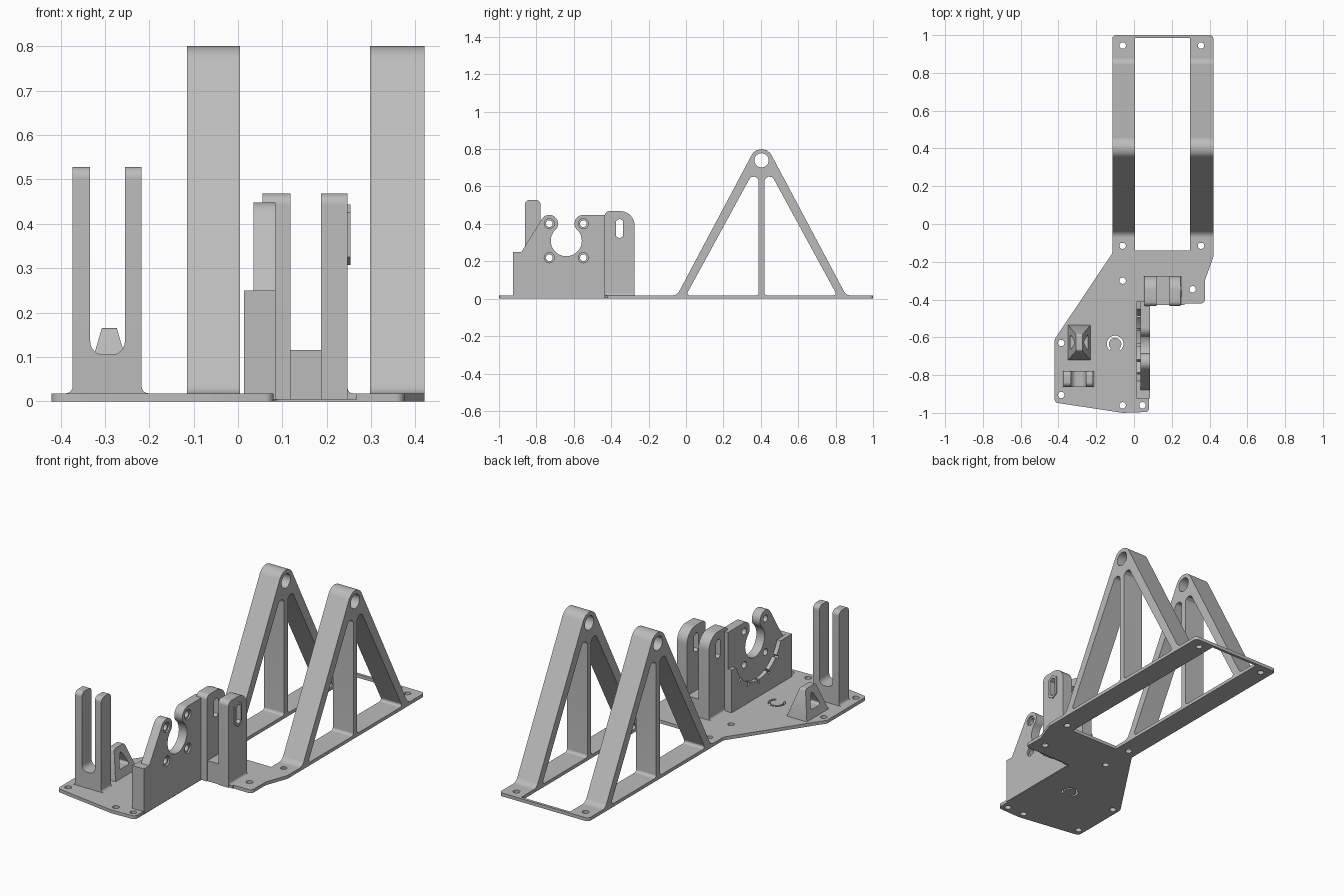
import bpy, bmesh
from math import sin, cos, tan, radians
from mathutils import Vector

if "Cube" in bpy.data.objects:
    bpy.data.objects.remove(bpy.data.objects["Cube"], do_unlink=True)

grey = bpy.data.materials.new("plain grey")
grey.use_nodes = True
colour = (0.5, 0.5, 0.5, 1)
grey.diffuse_color = colour
grey.node_tree.nodes["Principled BSDF"].inputs["Base Color"].default_value = colour


def arc(u, v, r, start, end, steps=24):
    angles = [radians(start + (end - start) * i / steps) for i in range(steps + 1)]
    return [(u + r * cos(a), v + r * sin(a)) for a in angles]


def circle(u, v, r):
    return arc(u, v, r, 0, 345, 23)


def rounded(corners, steps=8):
    """Outline from (u, v) or (u, v, fillet radius) corners."""
    out = []
    for i, c in enumerate(corners):
        p = Vector(c[:2])
        if len(c) < 3:
            out.append(tuple(p))
            continue
        d1 = (Vector(corners[i - 1][:2]) - p).normalized()
        d2 = (Vector(corners[(i + 1) % len(corners)][:2]) - p).normalized()
        half, r = d1.angle(d2) / 2, c[2]
        centre = p + (d1 + d2).normalized() * r / sin(half)
        a = p + d1 * r / tan(half) - centre
        b = p + d2 * r / tan(half) - centre
        out += [tuple(centre + a.lerp(b, k / steps).normalized() * r) for k in range(steps + 1)]
    return out


def prism(name, outlines, axis, lo, hi):
    """Extrude an outline with holes along an axis, from lo to hi."""
    curve = bpy.data.curves.new(name, "CURVE")
    curve.dimensions, curve.fill_mode = "2D", "BOTH"
    curve.extrude = (hi - lo) / 2
    for pts in outlines:
        spline = curve.splines.new("POLY")
        spline.points.add(len(pts) - 1)
        for point, (u, v) in zip(spline.points, pts):
            point.co = (u, v, 0, 1)
        spline.use_cyclic_u = True
    temp = bpy.data.objects.new(name + " outline", curve)
    bpy.context.collection.objects.link(temp)
    deps = bpy.context.evaluated_depsgraph_get()
    mesh = bpy.data.meshes.new_from_object(temp.evaluated_get(deps))
    bpy.data.objects.remove(temp, do_unlink=True)
    bpy.data.curves.remove(curve)
    bm = bmesh.new()
    bm.from_mesh(mesh)
    for vert in bm.verts:
        u, v, w = vert.co
        w += (lo + hi) / 2
        vert.co = {"x": (w, u, v), "y": (u, w, v), "z": (u, v, w)}[axis]
    bmesh.ops.remove_doubles(bm, verts=bm.verts, dist=1e-5)
    bmesh.ops.recalc_face_normals(bm, faces=bm.faces)
    bm.to_mesh(mesh)
    bm.free()
    mesh.materials.clear()
    mesh.materials.append(grey)
    mesh.shade_smooth()
    mesh.set_sharp_from_angle(angle=radians(30))
    obj = bpy.data.objects.new(name, mesh)
    bpy.context.collection.objects.link(obj)
    return obj


T = 0.018  # base thickness

# Base plate with window, screw holes and a curved slot
base = rounded([(-.115, 1, .02), (.42, 1, .02), (.42, -.175, .03), (.375, -.3, .03),
                (.375, -.42, .02), (.08, -.42, .02), (.08, -.995, .02), (-.06, -1, .03),
                (-.42, -.945, .02), (-.42, -.61, .03), (-.115, -.155, .03)])
window = [(.005, -.14), (.297, -.14), (.297, .985), (.005, .985)]
screws = [(-.06, .945), (.355, .945), (-.06, -.115), (.355, -.115), (-.06, -.3),
          (.31, -.345), (-.385, -.63), (-.385, -.905), (-.06, -.96), (.045, -.96)]
slot = arc(-.1, -.635, .044, -50, 230) + arc(-.1, -.635, .033, 230, -50)
prism("base_plate", [base, window, slot] + [circle(x, y, .017) for x, y in screws], "z", 0, T)

# Pair of triangular A-frames
MID = .404
frame = rounded([(-.1, .004), (-.1, T), (MID - .452, T, .04), (MID, .868, .06),
                 (MID + .452, T, .04), (MID * 2 + .1, T), (MID * 2 + .1, .004)])
opening = rounded([(0, T, .012), (MID - .016, T, .015), (MID - .016, .73, .026)])
openings = [opening, [(2 * MID - u, v) for u, v in opening]]
for side, lo, hi in (("right", -.115, .005), ("left", .297, .42)):
    prism(side + "_frame", [frame, circle(MID, .74, .038)] + openings, "x", lo, hi)

# Motor plate with open round cutout and countersunk holes
CY, CZ, B = -.64, .31, .091
plate = ([(-.925, .004), (-.925, .25), (-.88, .25)]
         + arc(CY - B, CZ + B, .047, 150, -40)
         + arc(CY, CZ, .083, 136, 404)
         + arc(CY + B, CZ + B, .047, 220, 90)
         + [(-.41, CZ + B + .047), (-.41, .004)])
bolts = [(CY + i * B, CZ + j * B) for i in (-1, 1) for j in (-1, 1)]
prism("motor_plate", [plate] + [circle(u, v, .018) for u, v in bolts], "x", .035, .075)
prism("motor_plate_face", [plate] + [circle(u, v, .027) for u, v in bolts], "x", .075, .084)

# Notched collar around the motor seat
collar = [(-.41, .25), (-.41, .004), (-.925, .004), (-.925, .25)]
for k in range(6):
    a = 198 + k * 24.5
    collar += arc(CY, CZ, .2, a, a + 21, 6)
    if k < 5:
        collar += arc(CY, CZ, .222, a + 21, a + 24.5, 2)
prism("motor_collar", [collar], "x", .013, .035)

# Bracket with two slotted cheeks
foot = rounded([(.03, .004), (.03, T), (.055, T, .012), (.055, .115), (.247, .115),
                (.247, T, .012), (.268, T), (.268, .004)])
prism("bracket_foot", [foot], "y", -.43, -.277)
cheek = rounded([(-.435, .004), (-.435, .468, .025), (-.275, .468, .075), (-.275, .004)])


def hexagon(w, h):
    u, v = -.355, .375
    return [(u, v - h), (u + w, v - h + w * .6), (u + w, v + h - w * .6),
            (u, v + h), (u - w, v + h - w * .6), (u - w, v - h + w * .6)]


for side, lo, hi in (("right", .055, .118), ("left", .187, .247)):
    prism(side + "_cheek", [cheek, hexagon(.018, .052)], "x", lo, hi)
prism("slot_rim", [hexagon(.03, .068), hexagon(.018, .052)], "x", .246, .253)

# Two-pronged rod holder
holder = rounded([(-.395, .004), (-.395, T), (-.373, T, .015), (-.373, .16), (-.333, .16),
                  (-.333, .105, .03), (-.255, .105, .03), (-.255, .16), (-.217, .16),
                  (-.217, T, .015), (-.197, T), (-.197, .004)])
prism("holder_foot", [holder], "y", -.862, -.778)
prong = rounded([(-.862, .16), (-.862, .528, .025), (-.778, .528, .025), (-.778, .16)])
for side, lo, hi in (("right", -.373, -.333), ("left", -.255, -.217)):
    prism(side + "_prong", [prong], "x", lo, hi)

# Small tapered guide block with a triangular opening
guide = rounded([(-.72, .004), (-.72, T), (-.672, .165, .015), (-.585, .165, .015),
                 (-.535, T), (-.535, .004)])
hole = rounded([(-.672, .06, .01), (-.582, .06, .01), (-.627, .145, .01)])
block = prism("guide_block", [guide, hole], "x", -.35, -.23)
for vert in block.data.vertices:
    vert.co.x = -.29 + (vert.co.x + .29) * (1 - (vert.co.z - T) * 4.9)
